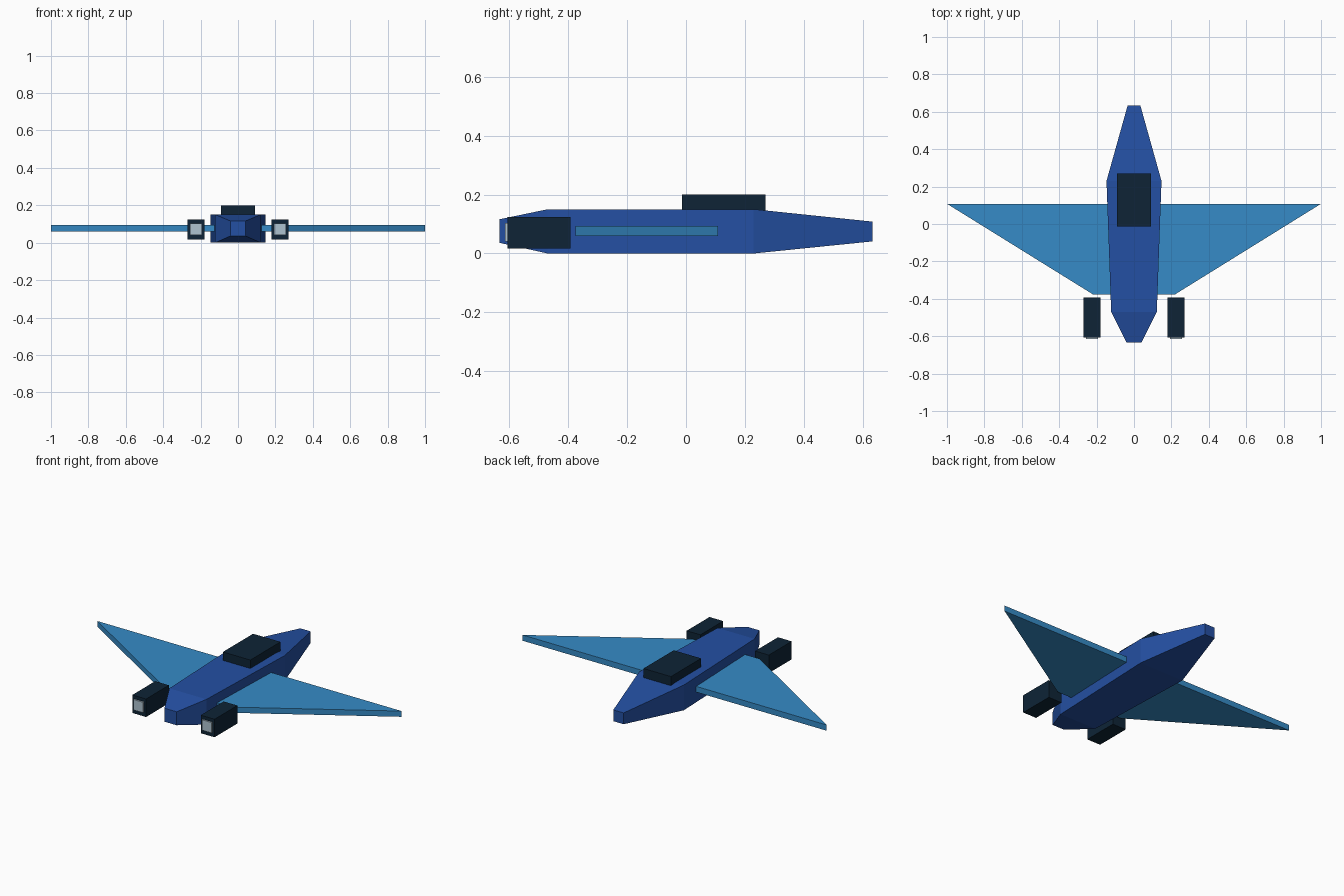
import bpy

if "Cube" in bpy.data.objects:
    bpy.data.objects.remove(bpy.data.objects["Cube"])


def material(name, rgb):
    # 8-bit sRGB to linear
    lin = [((c / 255 + 0.055) / 1.055) ** 2.4 for c in rgb]
    m = bpy.data.materials.new(name)
    m.diffuse_color = (*lin, 1)
    m.use_nodes = True
    m.node_tree.nodes["Principled BSDF"].inputs["Base Color"].default_value = m.diffuse_color
    return m


BODY = material("body blue", (36, 80, 163))
WING = material("wing blue", (54, 139, 199))
DARK = material("dark navy", (14, 36, 54))
PALE = material("pale grey", (175, 195, 208))


def add_mesh(name, verts, faces, mat):
    me = bpy.data.meshes.new(name)
    me.from_pydata(verts, [], faces)
    me.materials.append(mat)
    ob = bpy.data.objects.new(name, me)
    bpy.context.collection.objects.link(ob)
    return ob


def loft(name, rings, mat):
    """Join rings of equal size, all counter-clockwise seen from the first end."""
    n = len(rings[0])
    verts = [v for ring in rings for v in ring]
    faces = [tuple(range(n)), tuple(reversed(range(len(verts) - n, len(verts))))]
    for r in range(len(rings) - 1):
        for i in range(n):
            a, b = r * n + i, r * n + (i + 1) % n
            faces.append((a, a + n, b + n, b))
    return add_mesh(name, verts, faces, mat)


def section(x0, x1, y, z0, z1):
    return [(x0, y, z0), (x1, y, z0), (x1, y, z1), (x0, y, z1)]


def box(name, x, y, z, mat):
    return loft(name, [section(*x, y[0], *z), section(*x, y[1], *z)], mat)


# Fuselage: rectangular sections tapering at both ends
stations = [(-0.633, 0.04, 0.036, 0.116), (-0.47, 0.122, 0, 0.15),
            (0.23, 0.147, 0, 0.15), (0.634, 0.034, 0.041, 0.108)]
loft("fuselage", [section(-w, w, y, a, b) for y, w, a, b in stations], BODY)

# Canopy block on top
box("canopy", (-0.09, 0.09), (-0.013, 0.27), (0.145, 0.2), DARK)

# Wing: one flat slab passing through the fuselage
outline = [(-1, 0.108), (1, 0.108), (0.22, -0.376), (-0.22, -0.376)]
loft("wing", [[(x, y, z) for x, y in outline] for z in (0.06, 0.094)], WING)

# Engine pods with pale end plates, one on each side
for side, s in (("left", -1), ("right", 1)):
    def span(half):
        return (s * 0.225 - half, s * 0.225 + half)
    box(side + "_engine", span(0.045), (-0.606, -0.392), (0.016, 0.123), DARK)
    box(side + "_engine_plate", span(0.032), (-0.615, -0.606), (0.041, 0.103), PALE)

# Outward normals on every part
import bmesh
for ob in bpy.context.collection.objects:
    bm = bmesh.new()
    bm.from_mesh(ob.data)
    bmesh.ops.recalc_face_normals(bm, faces=bm.faces)
    bm.to_mesh(ob.data)
    bm.free()
